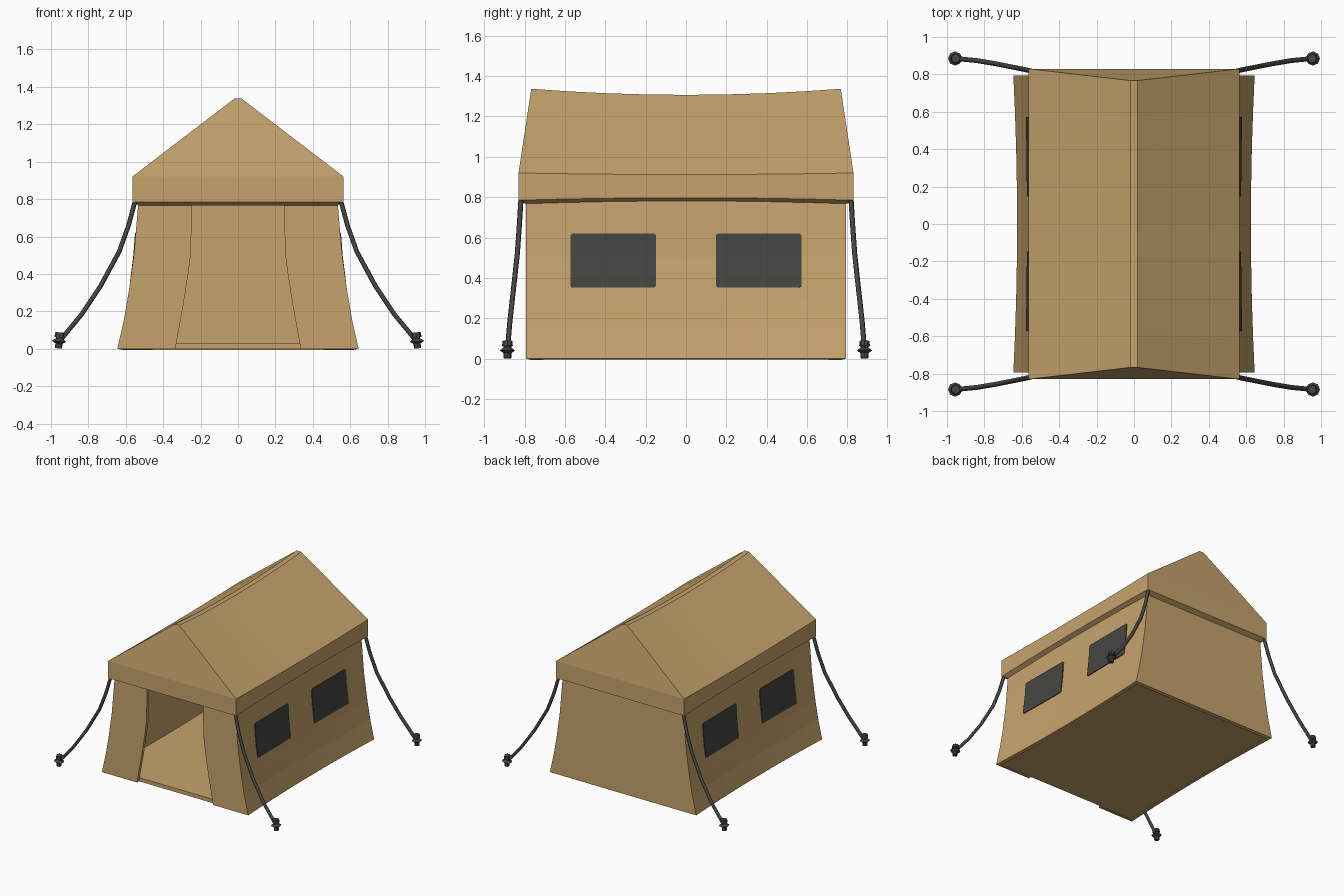
import bpy, bmesh, math
from mathutils import Matrix, Vector

if "Cube" in bpy.data.objects:
    bpy.data.objects.remove(bpy.data.objects["Cube"])


def material(name, rgb):
    m = bpy.data.materials.new(name)
    m.diffuse_color = (*rgb, 1)
    m.use_nodes = True
    m.node_tree.nodes["Principled BSDF"].inputs["Base Color"].default_value = m.diffuse_color
    return m


CANVAS = material("tan canvas", (0.565, 0.371, 0.150))
DARK = material("dark grey", (0.060, 0.062, 0.052))


def add(name, mesh, mat):
    mesh.materials.clear()
    mesh.materials.append(mat)
    ob = bpy.data.objects.new(name, mesh)
    bpy.context.collection.objects.link(ob)
    return ob


def loft(name, rows, mat, closed=False, extra=(), thick=0, offset=-1):
    """Skin equal-length rows of points, optionally closed, and thicken."""
    n = len(rows[0])
    faces = []
    for i in range(len(rows) - 1):
        for j in range(n if closed else n - 1):
            k = (j + 1) % n
            faces.append((i * n + j, i * n + k, (i + 1) * n + k, (i + 1) * n + j))
    me = bpy.data.meshes.new(name)
    me.from_pydata([p for r in rows for p in r], [], faces + list(extra))
    me.update()
    ob = add(name, me, mat)
    if thick:
        m = ob.modifiers.new("thickness", 'SOLIDIFY')
        m.thickness, m.offset = thick, offset
        m.use_even_offset = True
    return ob


def lerp(table, z):
    for (z0, a), (z1, b) in zip(table, table[1:]):
        if z <= z1:
            return a + (b - a) * (z - z0) / (z1 - z0)
    return table[-1][1]


SIDE = [(0, .645), (.15, .611), (.3, .585), (.5, .557), (.79, .532)]
DOOR = [(0, .335), (.235, .292), (.48, .254), (.79, .244)]
N = 9
STEPS = [-1 + 2 * i / (N - 1) for i in range(N)]
YW = .793


def wall_x(y, z):
    bow = .02 * max(0, 1 - z / .79) * (1 - (y / YW) ** 2)
    return lerp(SIDE, z) - bow


# Walls: one sheet running from door edge round the back to the other door edge
rows = []
for z in (0, .08, .15, .235, .3, .4, .5, .63, .79):
    d = lerp(DOOR, z)
    right = [(wall_x(t * YW, z), t * YW, z) for t in STEPS]
    left = [(-x, y, z) for x, y, z in reversed(right)]
    rows.append([(d, -YW, z)] + right + left + [(-d, -YW, z)])
loft("tent_walls", rows, CANVAS, thick=.025)

# Groundsheet, set back behind the door panels
rows = []
for z in (0, .03):
    ys = [-.768 + (t + 1) / 2 * 1.548 for t in STEPS]
    right = [(wall_x(y, 0) - .012, y, z) for y in ys]
    rows.append(right + [(-x, y, z) for x, y, z in reversed(right)])
caps = [tuple(reversed(range(2 * N))), tuple(range(2 * N, 4 * N))]
loft("groundsheet", rows, CANVAS, closed=True, extra=caps)

# Roof: slanted underside, valance, slopes and flat ridge, sagging mid-length
rows = []
for x, y, z, sag in ((.530, .79, .765, .015), (.565, .83, .785, .012),
                     (.565, .83, .92, -.008), (.02, .767, 1.337, -.03)):
    right = [(x, t * y, z + sag * (1 - t * t)) for t in STEPS]
    rows.append(right + [(-a, b, c) for a, b, c in reversed(right)])
base = 3 * 2 * N
ridge = [(base + k, base + k + 1, base + 2 * N - 2 - k, base + 2 * N - 1 - k)
         for k in range(N - 1)]
loft("roof", rows, CANVAS, closed=True, extra=ridge, thick=.012)

# Windows: thin plates that follow the side walls
for s in (1, -1):
    for yc in (-.36, .36):
        rows = []
        for z, w in ((.353, .203), (.361, .212), (.43, .212), (.5, .212),
                     (.56, .212), (.612, .212), (.62, .203)):
            row = [(s * (wall_x(yc + w * t, z) + .002), yc + w * t, z)
                   for t in (-1, -.5, 0, .5, 1)]
            rows.append(row if s > 0 else row[::-1])
        loft("window", rows, DARK, thick=.008, offset=0)

# Guy ropes and ground pegs at the four corners
ROPE = [(.55, .818, .79), (.585, .826, .66), (.635, .836, .52),
        (.735, .856, .335), (.835, .873, .185), (.955, .885, .04)]
for sx in (1, -1):
    for sy in (1, -1):
        cu = bpy.data.curves.new("rope_path", 'CURVE')
        cu.dimensions = '3D'
        cu.bevel_depth = .013
        cu.bevel_resolution = 1
        cu.use_fill_caps = True
        sp = cu.splines.new('POLY')
        sp.points.add(len(ROPE) - 1)
        for p, (x, y, z) in zip(sp.points, ROPE):
            p.co = (sx * x, sy * y, z, 1)
        tmp = bpy.data.objects.new("rope_path", cu)
        bpy.context.collection.objects.link(tmp)
        bpy.context.view_layer.update()
        dg = bpy.context.evaluated_depsgraph_get()
        me = bpy.data.meshes.new_from_object(tmp.evaluated_get(dg))
        bpy.data.objects.remove(tmp)
        add("guy_rope", me, DARK)

        bm = bmesh.new()
        for r0, r1, z0, z1 in ((.019, .019, .002, .07), (.02, .038, .028, .04),
                               (.038, .02, .04, .054), (.027, .024, .062, .088)):
            bmesh.ops.create_cone(
                bm, cap_ends=True, segments=8, radius1=r0, radius2=r1,
                depth=z1 - z0, matrix=Matrix.Translation((0, 0, (z0 + z1) / 2)))
        bm.transform(Matrix.Translation((sx * .96, sy * .885, 0))
                     @ Matrix.Rotation(-sx * math.radians(5), 4, 'Y'))
        me = bpy.data.meshes.new("ground_peg")
        bm.to_mesh(me)
        bm.free()
        add("ground_peg", me, DARK)
